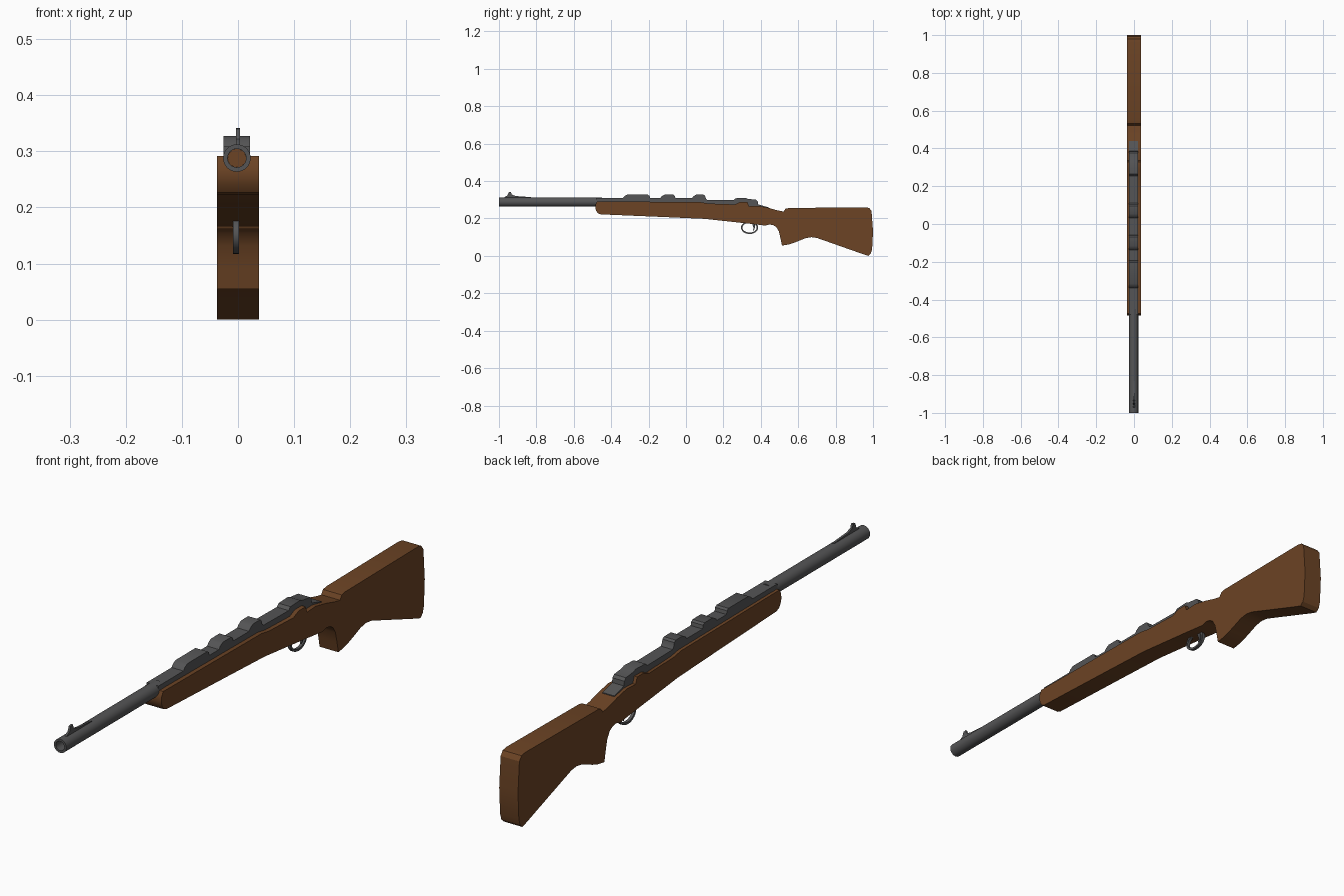
import bpy, bmesh, math


def material(name, rgb):
    m = bpy.data.materials.new(name)
    m.diffuse_color = (*rgb, 1)
    return m


WOOD = material("brown wood", (0.15, 0.057, 0.018))
STEEL = material("dark grey steel", (0.09, 0.09, 0.092))
CX = -0.002  # centre line of the metal parts


def finish(name, bm, mat, smooth=30):
    bmesh.ops.recalc_face_normals(bm, faces=bm.faces)
    me = bpy.data.meshes.new(name)
    bm.to_mesh(me)
    bm.free()
    me.materials.append(mat)
    ob = bpy.data.objects.new(name, me)
    bpy.context.collection.objects.link(ob)
    bpy.ops.object.select_all(action='DESELECT')
    ob.select_set(True)
    bpy.context.view_layer.objects.active = ob
    bpy.ops.object.shade_smooth_by_angle(angle=math.radians(smooth))
    return ob


def slab(name, profile, x0, x1, mat):
    """Extrude a (y, z) side profile from x0 to x1."""
    bm = bmesh.new()
    f = bm.faces.new([bm.verts.new((x0, y, z)) for y, z in profile])
    ext = bmesh.ops.extrude_face_region(bm, geom=[f])
    for v in ext["geom"]:
        if isinstance(v, bmesh.types.BMVert):
            v.co.x = x1
    return finish(name, bm, mat)


def lathe(name, profile, z, mat, closed=True, n=32):
    """Spin (radius, y) points round the barrel axis."""
    bm = bmesh.new()
    rings = [[bm.verts.new((CX + r * math.cos(2 * math.pi * i / n), y,
                            z + r * math.sin(2 * math.pi * i / n)))
              for i in range(n)] for r, y in profile]
    for k in range(len(rings) if closed else len(rings) - 1):
        a, b = rings[k], rings[(k + 1) % len(rings)]
        for i in range(n):
            j = (i + 1) % n
            bm.faces.new((a[i], a[j], b[j], b[i]))
    if not closed:
        bm.faces.new(rings[0])
        bm.faces.new(rings[-1])
    return finish(name, bm, mat)


# Wooden stock: forend, grip and butt in one side profile
slab("stock", [
    (-0.475, 0.292), (0.08, 0.287), (0.12, 0.28), (0.26, 0.275), (0.29, 0.288),
    (0.328, 0.288), (0.337, 0.265), (0.385, 0.268), (0.44, 0.257), (0.49, 0.243),
    (0.522, 0.237), (0.532, 0.252), (0.55, 0.256), (0.96, 0.260), (0.98, 0.256),
    (0.992, 0.240), (1.0, 0.13), (0.995, 0.035), (0.988, 0.012), (0.975, 0.0),
    (0.95, 0.008), (0.70, 0.096), (0.67, 0.100), (0.64, 0.095), (0.58, 0.071),
    (0.55, 0.061), (0.513, 0.055), (0.505, 0.095), (0.496, 0.132),
    (0.482, 0.155), (0.465, 0.165), (0.445, 0.168), (0.425, 0.162),
    (0.34, 0.172), (0.10, 0.198), (-0.10, 0.207), (-0.455, 0.222),
    (-0.470, 0.227), (-0.480, 0.240), (-0.485, 0.258), (-0.483, 0.276),
], -0.037, 0.037, WOOD)

# Hollow barrel, with the wood showing at the bottom of the bore
lathe("barrel", [(0.0245, -1.0), (0.0245, -0.45), (0.0165, -0.45), (0.0165, -1.0)],
      0.288, STEEL)
lathe("bore_plug", [(0.0164, -0.49), (0.0164, -0.455)], 0.288, WOOD, closed=False)

# Receiver with raised mounts and stepped bolt housing
top = [(-0.478, 0.309)]
for a, b in ((-0.33, -0.195), (-0.13, -0.06), (0.04, 0.102)):
    top += [(a - 0.008, 0.309), (a, 0.319), (a + 0.014, 0.327), (b - 0.008, 0.327),
            (b, 0.321), (b + 0.003, 0.309)]
top += [(0.112, 0.300), (0.255, 0.298), (0.265, 0.308), (0.32, 0.310), (0.33, 0.305),
        (0.375, 0.300), (0.384, 0.291), (0.386, 0.275), (0.44, 0.260), (0.44, 0.245),
        (0.30, 0.255), (-0.478, 0.265)]
slab("receiver", top, CX - 0.0235, CX + 0.0235, STEEL)

# Front sight blade on its ramp
slab("front_sight", [
    (-0.975, 0.308), (-0.968, 0.316), (-0.955, 0.322), (-0.948, 0.340),
    (-0.936, 0.342), (-0.932, 0.328), (-0.91, 0.320), (-0.83, 0.314), (-0.83, 0.308),
], -0.004, 0.004, STEEL)

# Trigger guard: flat rounded loop below the stock
n = 28
bm = bmesh.new()
rows = []
for i in range(n):
    t = 2 * math.pi * i / n
    c, s = math.cos(t), math.sin(t)
    rows.append([bm.verts.new((x, 0.340 + a * c, 0.151 + b * s))
                 for x, a, b in ((-0.009, 0.046, 0.034), (0.002, 0.046, 0.034),
                                 (0.002, 0.038, 0.026), (-0.009, 0.038, 0.026))])
for i in range(n):
    p, q = rows[i], rows[(i + 1) % n]
    for k in range(4):
        m = (k + 1) % 4
        bm.faces.new((p[k], p[m], q[m], q[k]))
finish("trigger_guard", bm, STEEL)

# Curved trigger
slab("trigger", [
    (0.352, 0.175), (0.368, 0.175), (0.370, 0.155), (0.364, 0.138), (0.358, 0.134),
    (0.361, 0.150), (0.358, 0.160),
], -0.007, 0.0, STEEL)
